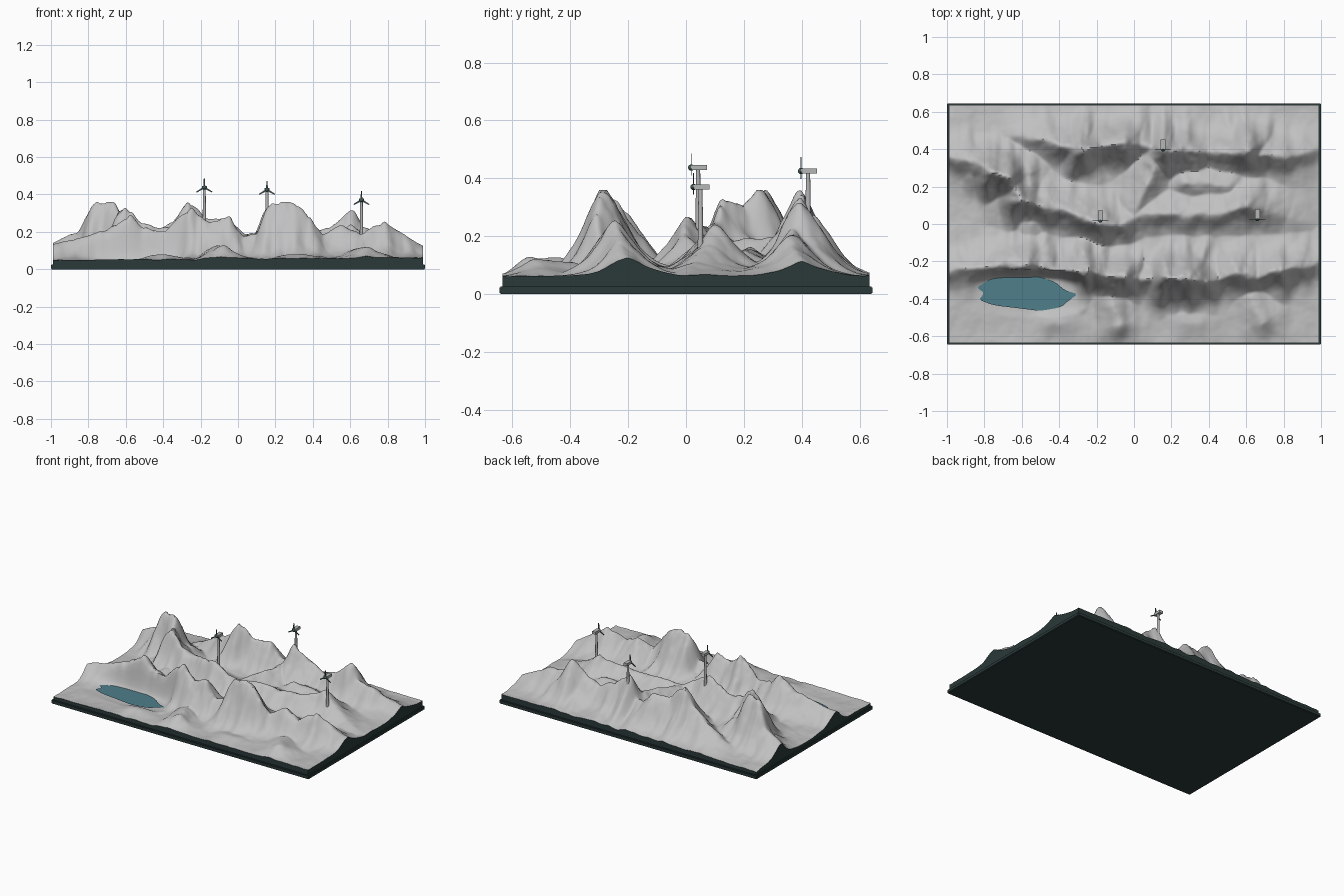
import bpy, bmesh, math
from mathutils import Vector, noise

if "Cube" in bpy.data.objects:
    bpy.data.objects.remove(bpy.data.objects["Cube"], do_unlink=True)


def material(name, r, g, b):
    mat = bpy.data.materials.new(name)
    mat.use_nodes = True
    mat.diffuse_color = (r, g, b, 1)
    mat.node_tree.nodes["Principled BSDF"].inputs["Base Color"].default_value = (r, g, b, 1)
    return mat


ROCK = material("pale rock", .53, .53, .53)
BASE = material("dark green slate", .023, .041, .04)
WATER = material("lake blue", .08, .21, .26)
TOWER = material("turbine grey", .46, .47, .47)
ROTOR = material("rotor green grey", .06, .1, .1)

# Ridge crests as (x, y, height) points
FRONT_RIDGE = [(-1, -.25, .13), (-.85, -.24, .17), (-.7, -.22, .21), (-.58, -.22, .29),
               (-.5, -.23, .22), (-.4, -.25, .2), (-.25, -.25, .33), (-.15, -.28, .25),
               (-.05, -.28, .28), (.03, -.29, .18), (.12, -.29, .19), (.19, -.29, .36),
               (.29, -.29, .37), (.37, -.3, .28), (.45, -.29, .19), (.55, -.26, .24),
               (.66, -.28, .19), (.78, -.25, .25), (.88, -.23, .19), (1, -.2, .12)]
MIDDLE_RIDGE = [(-1, .37, .14), (-.85, .33, .21), (-.75, .27, .36), (-.67, .25, .37),
                (-.63, .2, .29), (-.6, .13, .34), (-.53, .11, .25), (-.35, .07, .22),
                (-.18, 0, .27), (-.08, -.01, .21), (0, .04, .17), (.15, .06, .18),
                (.3, .05, .17), (.5, .06, .19), (.6, .1, .24), (.7, .07, .17),
                (.82, .03, .11), (1, 0, .06)]
BACK_RIDGE = [(-.62, .47, .11), (-.45, .44, .2), (-.35, .41, .26), (-.27, .39, .37),
              (-.18, .41, .27), (-.05, .43, .28), (.03, .43, .19), (.1, .4, .19),
              (.17, .38, .33), (.27, .38, .25), (.4, .39, .19), (.53, .37, .25),
              (.61, .39, .32), (.67, .37, .22), (.8, .36, .2), (1, .4, .11)]
# Side spurs and foothills
SPURS = [[(0, .05, .17), (.07, .2, .19), (.12, .37, .2)],
         [(.28, .22, .16), (.5, .2, .15)],
         [(-.12, -.4, .12), (-.08, -.54, .13)],
         [(.63, -.4, .11), (.69, -.52, .12)],
         [(-.43, -.52, .08), (-.4, -.53, .08)],
         [(.27, -.52, .08), (.35, -.53, .08)],
         [(-.55, 0, .12), (-.56, -.1, .1), (-.57, -.2, .15)],
         [(.52, -.1, .1), (.57, -.22, .16)]]
SEGMENTS = [pair for line in [FRONT_RIDGE, MIDDLE_RIDGE, BACK_RIDGE] + SPURS
            for pair in zip(line, line[1:])]
HALF_X, HALF_Y, SUMMIT = .99, .635, .36


def smoothstep(lo, hi, v):
    t = min(max((v - lo) / (hi - lo), 0), 1)
    return t * t * (3 - 2 * t)


def ground(x, y):
    """Terrain height: ridges rising from a gentle floor, steeper on the front side."""
    floor = .054 + .008 * x + .035 * math.exp(-((y - .14) / .3) ** 2) * (1 - x ** 4)
    floor += .008 * noise.fractal(Vector((x * 5, y * 5, 3)), 1, 2, 4)
    px = x + .012 * noise.noise(Vector((x * 9, y * 9, 1)))
    py = y + .016 * noise.noise(Vector((x * 9, y * 9, 7)))
    gully = 1 + .25 * noise.noise(Vector((x * 16, y * 4, 5)))
    rise = 0
    for (ax, ay, az), (bx, by, bz) in SEGMENTS:
        dx, dy = bx - ax, by - ay
        t = min(max(((px - ax) * dx + (py - ay) * dy) / (dx * dx + dy * dy), 0), 1)
        off = py - ay - t * dy
        d = math.hypot(px - ax - t * dx, off, .008)
        peak = az + t * (bz - az) - floor
        width = .1 * gully * (.78 + .75 * peak) * (1 + .13 * off / d)
        rise = max(rise, peak * math.exp(-(d / width) ** 1.5))
    rough = noise.fractal(Vector((x * 13, y * 13, 2)), 1, 2, 4)
    h = floor + rise * (1.02 + .09 * rough)
    # Sunken lake bed
    rim = abs((x + .565) / .27) ** 3 + abs((y + .37) / .1) ** 3
    h = .045 + (h - .045) * smoothstep(.3, 2.2, rim)
    return min(h, SUMMIT)


def finish(bm, name, mats, smooth=False):
    bmesh.ops.recalc_face_normals(bm, faces=bm.faces)
    mesh = bpy.data.meshes.new(name)
    bm.to_mesh(mesh)
    bm.free()
    obj = bpy.data.objects.new(name, mesh)
    bpy.context.collection.objects.link(obj)
    for mat in mats:
        mesh.materials.append(mat)
    if smooth:
        bpy.ops.object.select_all(action='DESELECT')
        obj.select_set(True)
        bpy.context.view_layer.objects.active = obj
        bpy.ops.object.shade_smooth_by_angle(angle=math.radians(50))
    return obj


def box(name, size, centre, mat, bevel=0):
    bm = bmesh.new()
    bmesh.ops.create_cube(bm, size=1)
    bmesh.ops.scale(bm, vec=size, verts=bm.verts)
    bmesh.ops.translate(bm, vec=centre, verts=bm.verts)
    if bevel:
        bmesh.ops.bevel(bm, geom=bm.edges[:], offset=bevel, segments=2, affect='EDGES')
    return finish(bm, name, [mat])


# Plinth
box("plinth", (2, 1.29, .026), (0, 0, .013), BASE, .004)

# Terrain sheet with skirt walls
bm = bmesh.new()
bmesh.ops.create_grid(bm, x_segments=220, y_segments=140, size=1)
for v in bm.verts:
    x, y = v.co.x * HALF_X, v.co.y * HALF_Y
    v.co = (x, y, ground(x, y))
rim_edges = [e for e in bm.edges if e.is_boundary]
skirt = bmesh.ops.extrude_edge_only(bm, edges=rim_edges)["geom"]
for item in skirt:
    if isinstance(item, bmesh.types.BMVert):
        item.co.z = .02
    elif isinstance(item, bmesh.types.BMFace):
        item.material_index = 1
finish(bm, "terrain", [ROCK, BASE], smooth=True)

# Lake surface, its shoreline rounded by corner cutting
SHORE = [(-.84, -.34), (-.81, -.29), (-.7, -.285), (-.6, -.27), (-.5, -.285), (-.42, -.31),
         (-.37, -.355), (-.3, -.375), (-.35, -.41), (-.39, -.445), (-.5, -.465),
         (-.62, -.45), (-.75, -.435), (-.83, -.405), (-.8, -.37)]
outline = []
for (ax, ay), (bx, by) in zip(SHORE, SHORE[1:] + SHORE[:1]):
    for t in (.2, .8):
        outline.append((ax + t * (bx - ax), ay + t * (by - ay), .055))
bm = bmesh.new()
lake_face = bm.faces.new([bm.verts.new(p) for p in reversed(outline)])
finish(bm, "lake", [WATER])


# Wind turbines
def turbine(label, x, y, hub_z):
    foot = min(ground(x, y), hub_z - .15) - .03
    bm = bmesh.new()
    bmesh.ops.create_cone(bm, cap_ends=True, segments=16, radius1=.01, radius2=.007,
                          depth=hub_z - foot)
    bmesh.ops.translate(bm, vec=(x, y, (hub_z + foot) / 2), verts=bm.verts)
    finish(bm, label + "_tower", [TOWER], smooth=True)
    box(label + "_nacelle", (.026, .055, .018), (x, y + .003, hub_z), TOWER)

    front = Vector((x, y - .024, hub_z))
    bm = bmesh.new()
    bmesh.ops.create_uvsphere(bm, u_segments=12, v_segments=8, radius=.011)
    bmesh.ops.translate(bm, vec=front, verts=bm.verts)
    finish(bm, label + "_hub", [ROTOR], smooth=True)

    # Three tapered blades around the hub
    bm = bmesh.new()
    for k in range(3):
        a = k * math.tau / 3
        out = Vector((math.sin(a), 0, math.cos(a)))
        side = Vector((math.cos(a), 0, -math.sin(a)))
        depth = Vector((0, .0015, 0))
        rings = []
        for reach, half in ((0, .005), (.048, .003)):
            mid = front + out * reach
            rings.append([bm.verts.new(mid + side * half * s + depth * d)
                          for s, d in ((-1, -1), (1, -1), (1, 1), (-1, 1))])
        inner, outer = rings
        bm.faces.new(inner)
        bm.faces.new(outer)
        for i in range(4):
            j = (i + 1) % 4
            bm.faces.new((inner[i], inner[j], outer[j], outer[i]))
    finish(bm, label + "_blades", [ROTOR])


turbine("middle_turbine", -.18, .042, .437)
turbine("back_turbine", .155, .422, .425)
turbine("left_turbine", .66, .05, .37)
